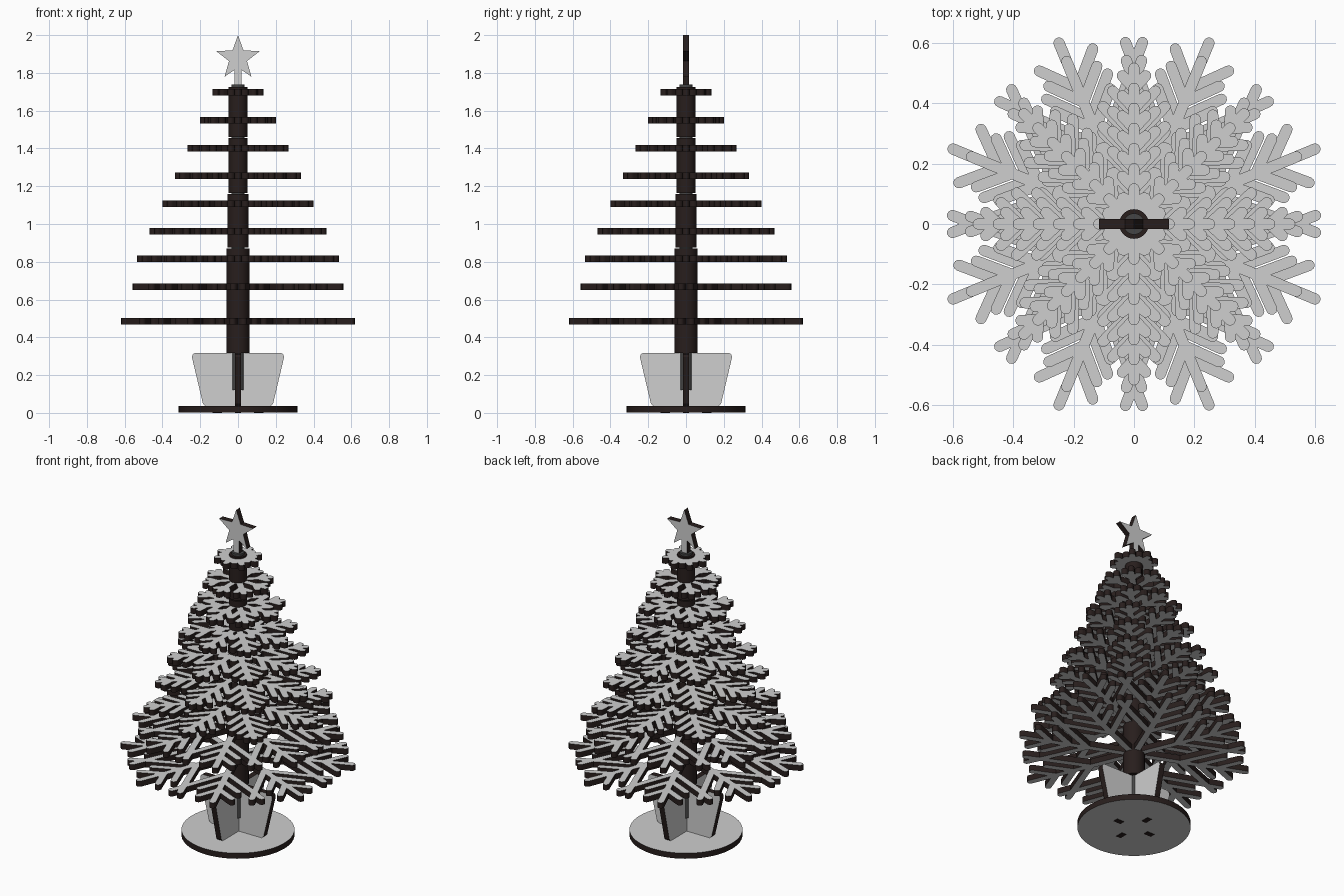
import bpy, bmesh
from math import sin, cos, pi, radians
from mathutils import Matrix, Vector

if "Cube" in bpy.data.objects:
    bpy.data.objects.remove(bpy.data.objects["Cube"], do_unlink=True)


def material(name, rgb):
    m = bpy.data.materials.new(name)
    m.use_nodes = True
    m.diffuse_color = (*rgb, 1)
    m.node_tree.nodes["Principled BSDF"].inputs["Base Color"].default_value = (*rgb, 1)
    return m


pale = material("pale grey face", (0.62, 0.62, 0.62))
dark = material("dark brown edge", (0.021, 0.013, 0.012))
steel = material("dark grey rod", (0.06, 0.06, 0.06))

THICK = 0.034     # sheet thickness
HALF = 0.0185     # half width of a twig
UPRIGHT = Matrix.Rotation(pi / 2, 4, 'X')


def add_prism(bm, outline, depth, matrix):
    """Extrude a flat outline; caps are pale, cut edges are dark."""
    rings = [[bm.verts.new(matrix @ Vector((x, y, s * depth / 2))) for x, y in outline]
             for s in (-1, 1)]
    bm.faces.new(rings[0][::-1])
    bm.faces.new(rings[1])
    n = len(outline)
    for i in range(n):
        j = (i + 1) % n
        side = bm.faces.new((rings[0][i], rings[0][j], rings[1][j], rings[1][i]))
        side.material_index = 1


def finish(name, bm, mats=(pale, dark), smooth=False):
    bmesh.ops.recalc_face_normals(bm, faces=bm.faces)
    mesh = bpy.data.meshes.new(name)
    bm.to_mesh(mesh)
    bm.free()
    for m in mats:
        mesh.materials.append(m)
    ob = bpy.data.objects.new(name, mesh)
    bpy.context.collection.objects.link(ob)
    if smooth:
        bpy.ops.object.select_all(action='DESELECT')
        ob.select_set(True)
        bpy.context.view_layer.objects.active = ob
        bpy.ops.object.shade_smooth_by_angle(angle=radians(40))
    return ob


def sheet(name, outline, matrix, smooth=False):
    bm = bmesh.new()
    add_prism(bm, outline, THICK, matrix)
    return finish(name, bm, smooth=smooth)


def circle(r, n):
    return [(r * cos(2 * pi * i / n), r * sin(2 * pi * i / n)) for i in range(n)]


def cylinder(name, r, z0, z1, mat):
    bm = bmesh.new()
    add_prism(bm, circle(r, 28), z1 - z0, Matrix.Translation((0, 0, (z0 + z1) / 2)))
    for f in bm.faces:
        f.material_index = 0
    return finish(name, bm, (mat,), smooth=True)


def add_twig(bm, start, angle, length, z):
    """Round-ended bar from start, in the given direction."""
    steps = 6
    cap = [(length + HALF * cos(a), HALF * sin(a))
           for a in (-pi / 2 + pi * i / steps for i in range(steps + 1))]
    outline = [(0, -HALF)] + cap + [(0, HALF)]
    m = Matrix.Translation((*start, z)) @ Matrix.Rotation(angle, 4, 'Z')
    add_prism(bm, outline, THICK, m)


def branch_layer(name, z, reach, turn, pairs):
    """Eight feathered branches; pairs give (distance from centre, twig length)."""
    bm = bmesh.new()
    for k in range(8):
        a = turn + k * pi / 4
        add_twig(bm, (0, 0), a, reach - HALF, z)
        for r, length in pairs:
            for side in (-1, 1):
                add_twig(bm, (r * cos(a), r * sin(a)), a + side * radians(43), length, z)
    finish(name, bm, smooth=True)


# Branch layers, widest at the bottom
heights = [0.485, 0.667, 0.815, 0.962, 1.108, 1.255, 1.402, 1.55, 1.698]
for i, z in enumerate(heights):
    reach = 0.135 + 0.0665 * (8 - i)
    if i < 2:
        s = reach / 0.667
        pairs = [(0.485 * s, 0.14 * s), (0.375 * s, 0.16 * s), (0.27 * s, 0.375 * s)]
        branch_layer(f"branch_layer_{i + 1}", z, reach, pi / 8, pairs)
    else:
        pairs = []
        d = 0.085
        while reach - d > 0.04:
            pairs.append((reach - d, min(0.55 * d + 0.01, 0.15, reach - d)))
            d += 0.085
        branch_layer(f"branch_layer_{i + 1}", z, reach, 0, pairs)

# Trunk sleeves around a central rod
sleeves = [(0.06, 0.318, 0.87), (0.056, 0.875, 1.16),
           (0.049, 1.163, 1.455), (0.049, 1.46, 1.725)]
for i, (r, z0, z1) in enumerate(sleeves):
    cylinder(f"trunk_sleeve_{i + 1}", r, z0, z1, dark)
cylinder("central_rod", 0.035, 0.12, 1.738, steel)

# Round base, with slot marks underneath
sheet("base_disc", circle(0.314, 64), Matrix.Translation((0, 0, 0.002 + THICK / 2)), True)
bm = bmesh.new()
for k in range(4):
    m = Matrix.Rotation(k * pi / 2, 4, 'Z') @ Matrix.Translation((0.11, 0, 0.002))
    add_prism(bm, [(-0.025, -0.016), (0.025, -0.016), (0.025, 0.016), (-0.025, 0.016)], 0.004, m)
finish("base_slots", bm, (dark, dark))

# Pot made of two crossed tapering plates
half_pot = [(0.172, 0.036), (0.186, 0.05), (0.244, 0.295), (0.24, 0.31), (0.228, 0.318)]
pot = half_pot + [(-x, z) for x, z in reversed(half_pot)]
for k, name in enumerate(("pot_plate_wide", "pot_plate_deep")):
    sheet(name, pot, Matrix.Rotation(k * pi / 2, 4, 'Z') @ UPRIGHT)

# Star on a short stem
points = []
for i in range(10):
    r = 0.122 if i % 2 == 0 else 0.05
    a = pi / 2 + i * pi / 5
    points.append((r * cos(a), 1.878 + r * sin(a)))
sheet("star", points, UPRIGHT)
sheet("star_stem", [(-0.018, 1.72), (0.018, 1.72), (0.018, 1.85), (-0.018, 1.85)], UPRIGHT)
